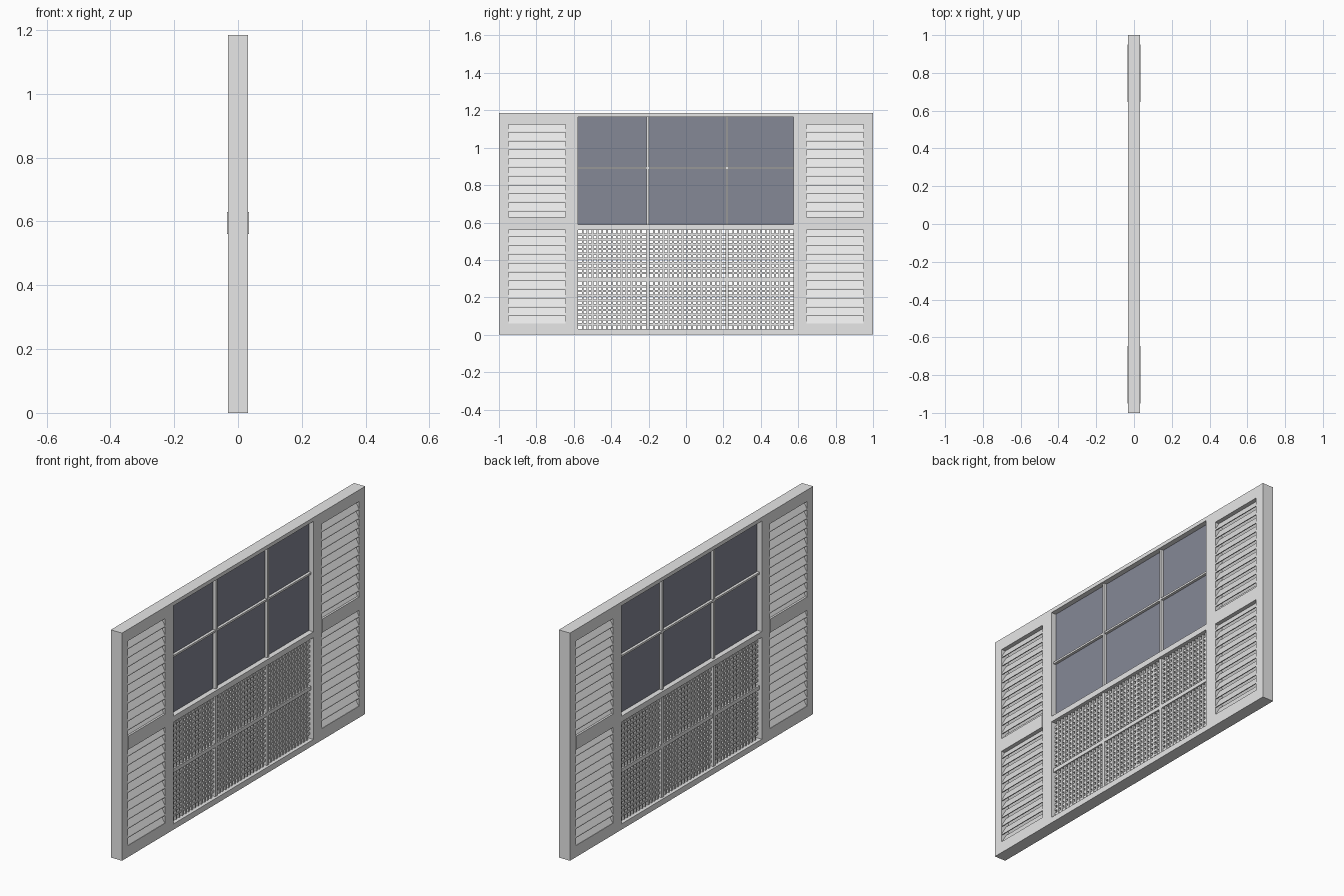
import bpy, bmesh
from mathutils import Vector

if "Cube" in bpy.data.objects:
    bpy.data.objects.remove(bpy.data.objects["Cube"])


def material(name, rgb):
    m = bpy.data.materials.new(name)
    m.diffuse_color = (*rgb, 1)
    m.use_nodes = True
    m.node_tree.nodes["Principled BSDF"].inputs["Base Color"].default_value = m.diffuse_color
    return m


PAINT = material("pale grey paint", (0.8, 0.8, 0.8))
GLASS = material("blue grey glass", (0.235, 0.246, 0.305))


def finish(bm, name, mat):
    bmesh.ops.recalc_face_normals(bm, faces=bm.faces)
    me = bpy.data.meshes.new(name)
    bm.to_mesh(me)
    bm.free()
    me.materials.append(mat)
    ob = bpy.data.objects.new(name, me)
    bpy.context.collection.objects.link(ob)
    return ob


def add_box(bm, x0, x1, y0, y1, z0, z1):
    geo = bmesh.ops.create_cube(bm, size=1)
    for v in geo["verts"]:
        v.co = Vector((x0 + (v.co.x + 0.5) * (x1 - x0),
                       y0 + (v.co.y + 0.5) * (y1 - y0),
                       z0 + (v.co.z + 0.5) * (z1 - z0)))


def add_prism(bm, profile, y0, y1):
    # x/z outline swept along y
    a = [bm.verts.new((x, y0, z)) for x, z in profile]
    b = [bm.verts.new((x, y1, z)) for x, z in profile]
    n = len(profile)
    bm.faces.new(a)
    bm.faces.new(b[::-1])
    for i in range(n):
        j = (i + 1) % n
        bm.faces.new((a[i], b[i], b[j], a[j]))


HALF = 0.032
SIDES = ((-0.95, -0.645), (0.645, 0.95))
CENTRE = (-0.578, 0.575)
# openings: y0, y1, z0, z1
holes = [(a, b, 0.06, 1.125) for a, b in SIDES]
holes += [(*CENTRE, 0.03, 0.56), (*CENTRE, 0.59, 1.165)]

# outer frame: one slab with openings
ys = sorted({-1, 1, *[h[0] for h in holes], *[h[1] for h in holes]})
zs = sorted({0, 1.185, *[h[2] for h in holes], *[h[3] for h in holes]})
bm = bmesh.new()
grid = [[bm.verts.new((-HALF, y, z)) for z in zs] for y in ys]
for i in range(len(ys) - 1):
    for j in range(len(zs) - 1):
        cy, cz = (ys[i] + ys[i + 1]) / 2, (zs[j] + zs[j + 1]) / 2
        if not any(a < cy < b and c < cz < d for a, b, c, d in holes):
            bm.faces.new((grid[i][j], grid[i + 1][j], grid[i + 1][j + 1], grid[i][j + 1]))
ext = bmesh.ops.extrude_face_region(bm, geom=bm.faces[:], use_keep_orig=True)
for g in ext["geom"]:
    if isinstance(g, bmesh.types.BMVert):
        g.co.x = HALF
finish(bm, "outer_frame", PAINT)

# shutter mid rails, slightly proud of the frame
bm = bmesh.new()
for a, b in SIDES:
    add_box(bm, -0.034, 0.034, a, b, 0.56, 0.63)
finish(bm, "shutter_mid_rails", PAINT)

# shutter slats: inverted V so both sides shed downwards
for (a, b), side in zip(SIDES, ("left", "right")):
    for top, label in ((1.081, "upper"), (0.522, "lower")):
        bm = bmesh.new()
        for k in range(11):
            z = top - 0.047 * k
            half = [(0.031, z), (0.031, z + 0.006), (0.004, z + 0.053)]
            inner = [(0.0, z + 0.046), (0.026, z)]
            left = [(-x, zz) for x, zz in reversed(half)]
            add_prism(bm, half + left + [(-0.026, z)] + inner, a, b)
        finish(bm, f"{side}_{label}_slats", PAINT)

# window panes
bm = bmesh.new()
add_box(bm, -0.005, 0.005, *CENTRE, 0.59, 1.165)
finish(bm, "window_glass", GLASS)

# glazing bars over the glass and lattice
bm = bmesh.new()
for y in (-0.205, 0.219):
    add_box(bm, -0.02, 0.02, y - 0.006, y + 0.006, 0.59, 1.165)
    add_box(bm, -0.02, 0.02, y - 0.009, y + 0.009, 0.03, 0.56)
add_box(bm, -0.019, 0.019, *CENTRE, 0.886, 0.896)
add_box(bm, -0.019, 0.019, *CENTRE, 0.285, 0.305)
finish(bm, "glazing_bars", PAINT)

# lattice panels below the windows
bm = bmesh.new()
for y0, y1, n in ((-0.578, -0.214, 14), (-0.196, 0.21, 16), (0.228, 0.575, 14)):
    for k in range(1, n):
        y = y0 + (y1 - y0) * k / n
        add_box(bm, -0.014, 0.014, y - 0.005, y + 0.005, 0.03, 0.56)
for z0, z1 in ((0.03, 0.285), (0.305, 0.56)):
    for k in range(1, 10):
        z = z0 + (z1 - z0) * k / 10
        add_box(bm, -0.011, 0.011, *CENTRE, z - 0.006, z + 0.006)
finish(bm, "lattice", PAINT)
